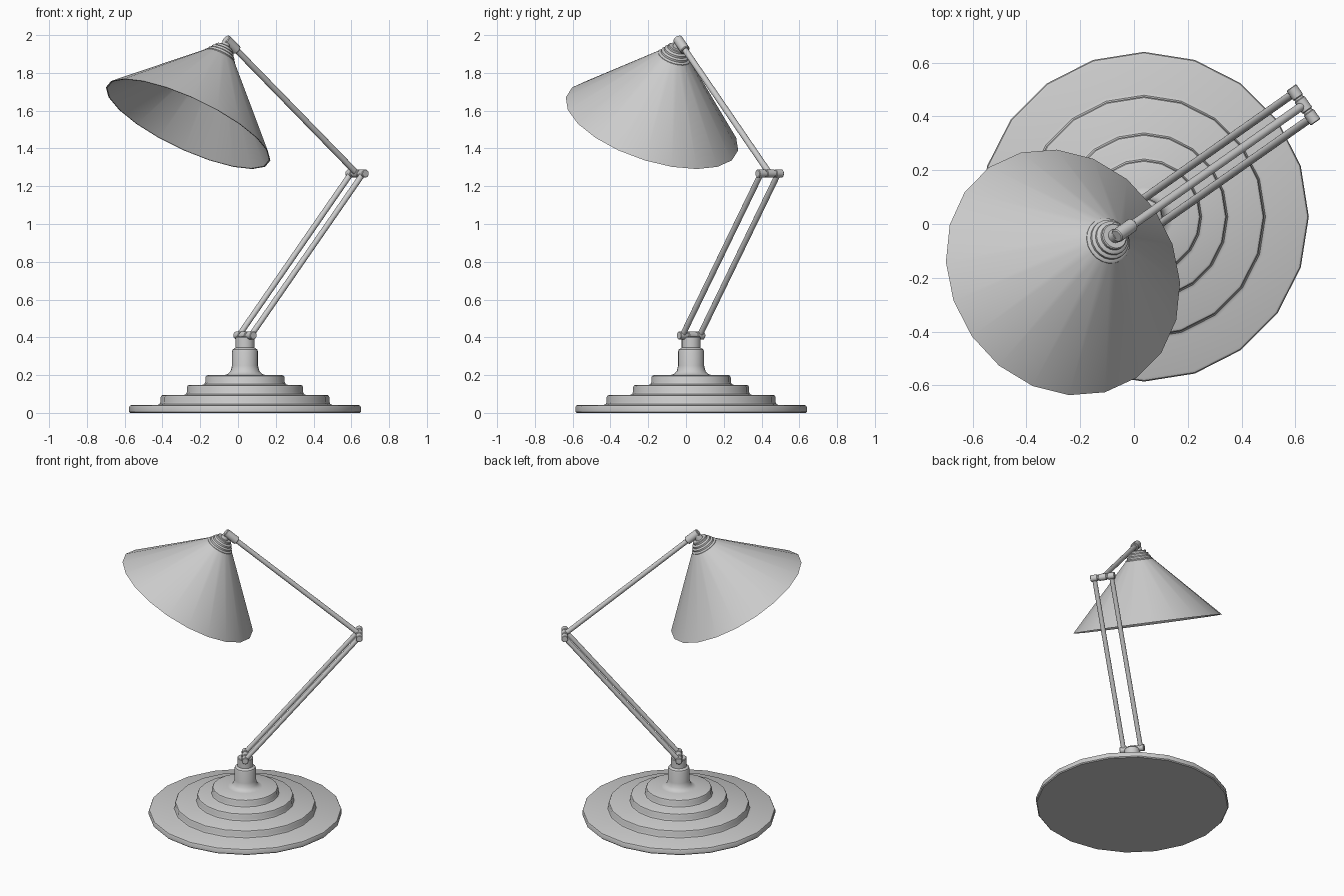
import bpy, bmesh, math
from mathutils import Vector, Matrix

if "Cube" in bpy.data.objects:
    bpy.data.objects.remove(bpy.data.objects["Cube"])

SIDES = 20
YAW = math.radians(35)    # plan direction of the arms
TILT = math.radians(30)   # tilt of the shade


def lathe(name, profile, matrix, sides=SIDES):
    """Revolve (radius, height) points about local z; radius 0 makes a pole."""
    bm = bmesh.new()
    rings = []
    for r, z in profile:
        if r == 0:
            rings.append([bm.verts.new((0, 0, z))] * sides)
        else:
            rings.append([bm.verts.new((r * math.cos(2 * math.pi * i / sides),
                                        r * math.sin(2 * math.pi * i / sides), z))
                          for i in range(sides)])
    for a, b in zip(rings, rings[1:]):
        for i in range(sides):
            j = (i + 1) % sides
            bm.faces.new(list(dict.fromkeys((a[i], a[j], b[j], b[i]))))
    bmesh.ops.recalc_face_normals(bm, faces=bm.faces)
    mesh = bpy.data.meshes.new(name)
    bm.to_mesh(mesh)
    bm.free()
    obj = bpy.data.objects.new(name, mesh)
    bpy.context.collection.objects.link(obj)
    obj.matrix_world = matrix
    bpy.ops.object.select_all(action='DESELECT')
    obj.select_set(True)
    bpy.context.view_layer.objects.active = obj
    bpy.ops.object.shade_smooth_by_angle(angle=math.radians(35))
    return obj


def rod(name, a, b, r, bevel=0.003, sides=16):
    """Round bar with softened ends between two points."""
    d = b - a
    h = d.length
    m = Matrix.Translation(a) @ d.to_track_quat('Z', 'Y').to_matrix().to_4x4()
    return lathe(name, [(0, 0), (r - bevel, 0), (r, bevel), (r, h - bevel),
                        (r - bevel, h), (0, h)], m, sides)


# Stepped base: each tier has a rounded upper edge and a small foot fillet
profile = [(0, 0), (0.607, 0), (0.613, 0.006)]
tiers = [(0.613, 0.042), (0.447, 0.095), (0.307, 0.148), (0.210, 0.20)]
for k, (r, top) in enumerate(tiers):
    if k:
        low = tiers[k - 1][1]
        profile += [(r + 0.016, low), (r + 0.005, low + 0.005), (r, low + 0.016)]
    profile += [(r, top - 0.012), (r - 0.004, top - 0.004), (r - 0.012, top)]
# Neck rising from the top tier
profile += [(0.110, 0.20), (0.090, 0.206), (0.076, 0.222), (0.069, 0.25),
            (0.069, 0.325), (0.065, 0.336), (0.050, 0.345), (0.050, 0.40),
            (0.046, 0.404), (0, 0.404)]
lathe("base", profile, Matrix.Translation((0.037, 0.027, 0)))

# Joints and arms
side = Vector((math.sin(YAW), -math.cos(YAW), 0))
foot = Vector((0.037, 0.027, 0.41))
elbow = Vector((0.63, 0.443, 1.267))
tip = Vector((-0.065, -0.045, 1.98))


def hinge(name, c):
    rod(name + "_pin", c - side * 0.076, c + side * 0.076, 0.018)
    for label, o, w in (("left", -0.056, 0.023), ("middle", 0, 0.026), ("right", 0.056, 0.023)):
        rod(f"{name}_{label}_collar", c + side * (o - w), c + side * (o + w), 0.022)


hinge("lower_hinge", foot)
hinge("elbow_hinge", elbow)
for label, s in (("left", -1), ("right", 1)):
    o = side * 0.056 * s
    rod(f"lower_arm_{label}", foot + o, elbow + o, 0.015)
back = (elbow - tip).normalized()
rod("upper_arm", elbow, tip + back * 0.04, 0.016)
rod("arm_end_socket", tip + back * 0.095, tip, 0.026, 0.004)

# Tilted cone shade with a thin wall
frame = (Matrix.Translation((-0.264, -0.18, 1.53))
         @ Matrix.Rotation(YAW, 4, 'Z') @ Matrix.Rotation(TILT, 4, 'Y'))
lathe("shade", [(0, 0.415), (0.082, 0.415), (0.478, 0.0), (0.471, 0.0),
                (0.078, 0.408), (0, 0.408)], frame)

# Stacked rings and post on top of the shade
rings = [(0.088, 0.398)]
cap = [(0, 0.398), (0.082, 0.398)]
z = 0.398
for r in (0.088, 0.076, 0.064, 0.050):
    cap += [(r, z + 0.003), (r, z + 0.014), (r - 0.004, z + 0.018)]
    z += 0.018
cap += [(0.026, z), (0.022, 0.50), (0, 0.50)]
lathe("shade_cap", cap, frame)
